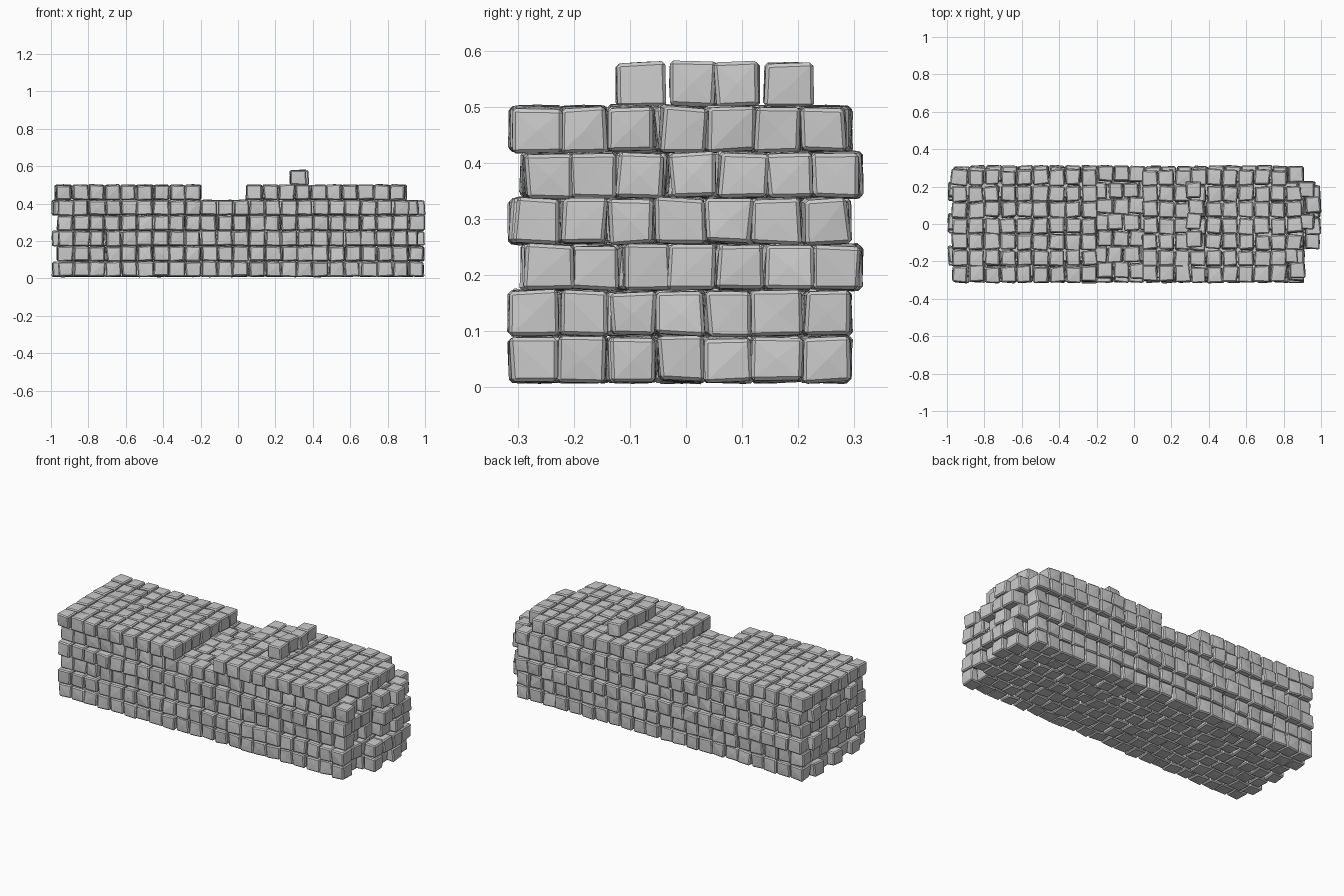
import bpy, bmesh, random
from mathutils import Matrix, Vector, Euler

if "Cube" in bpy.data.objects:
    bpy.data.objects.remove(bpy.data.objects["Cube"])

random.seed(4)
PX, PY, PZ = 0.0853, 0.086, 0.082   # block spacing
Z0 = 0.009


def add_block(bm, x, y, z):
    """One roughly cut stone: a jittered cube, slightly turned."""
    r = random.uniform
    size = Vector((r(0.077, 0.083), r(0.079, 0.085), r(0.077, 0.081)))
    rot = Euler((r(-.035, .035), r(-.035, .035), r(-.07, .07))).to_matrix().to_4x4()
    mat = Matrix.Translation((x + r(-.003, .003), y + r(-.004, .004), z)) @ rot @ Matrix.Diagonal((*size, 1))
    for v in bmesh.ops.create_cube(bm, size=1, matrix=mat)["verts"]:
        v.co += Vector((r(-.005, .005), r(-.005, .005), r(-.003, .003)))
        v.co.z = max(v.co.z, 0)


def finish(bm, name):
    # chipped edges
    bmesh.ops.bevel(bm, geom=bm.edges[:], offset=0.006, segments=1, affect='EDGES')
    # slightly bulging faces on the stones
    big = [f for f in bm.faces if f.calc_area() > 0.002]
    for v in bmesh.ops.poke(bm, faces=big)["verts"]:
        v.co += v.link_faces[0].normal * random.uniform(0, 0.003)
        v.co.z = max(v.co.z, 0)
    me = bpy.data.meshes.new(name)
    bm.to_mesh(me)
    bm.free()
    ob = bpy.data.objects.new(name, me)
    bpy.context.collection.objects.link(ob)


# full courses of stones with a ragged right end
for layer in range(5):
    bm = bmesh.new()
    yc = 0.01 if layer in (2, 4) else -0.01
    for row in range(7):
        start = -0.995 if (layer + row) % 2 and row % 2 else -0.965
        if layer % 2 == 0 and row % 2:
            start = -0.995
        count = 23 if row in (3, 4, 5) or (row == 2 and layer < 2) else 22
        for i in range(count):
            add_block(bm, start + (i + 0.5) * PX, yc + (row - 3) * PY, Z0 + (layer + 0.5) * PZ)
    finish(bm, f"stone_course_{layer + 1}")

# top course, split by a gap in the middle
bm = bmesh.new()
for row in range(7):
    y = -0.01 + (row - 3) * PY
    right = 9 if row in (0, 1, 6) else 10
    xs = [-0.975 + (i + 0.5) * 0.0865 for i in range(9)]
    xs += [0.045 + (i + 0.5) * PX for i in range(right)]
    for x in xs:
        add_block(bm, x, y, Z0 + 5.5 * PZ)
finish(bm, "stone_course_top")

# loose stones sitting on top
bm = bmesh.new()
for x, y in ((0.32, -0.08), (0.32, 0.012), (0.335, 0.093), (0.315, 0.183)):
    add_block(bm, x, y, Z0 + 6.5 * PZ - 0.002)
finish(bm, "loose_stones")
